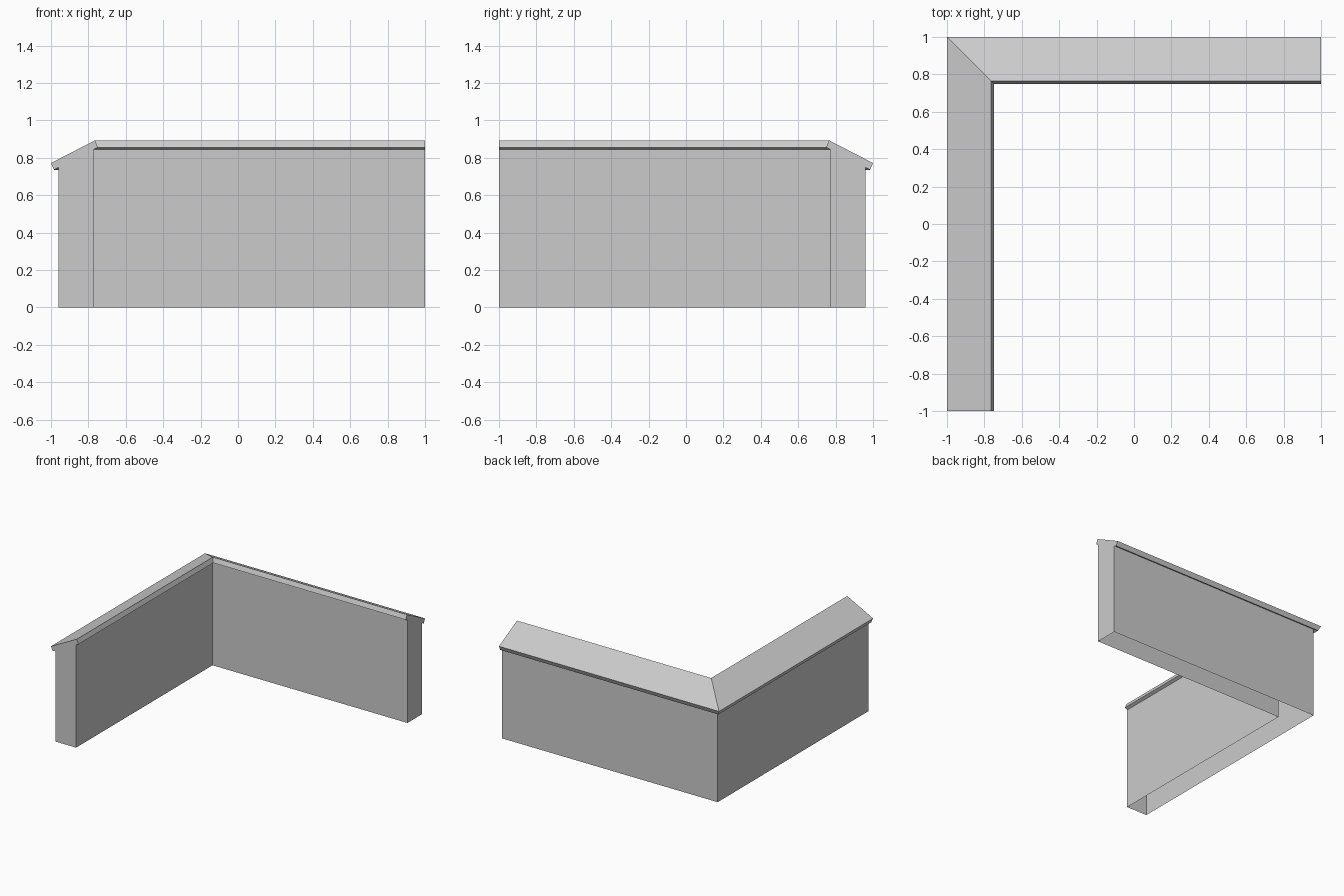
import bpy
import bmesh

cube = bpy.data.objects.get("Cube")
if cube:
    bpy.data.objects.remove(cube, do_unlink=True)

# One plain stone colour
stone = bpy.data.materials.new("light grey stone")
stone.use_nodes = True
colour = (0.6, 0.6, 0.6, 1)
stone.diffuse_color = colour
stone.node_tree.nodes["Principled BSDF"].inputs["Base Color"].default_value = colour

# Cross-section (distance in from the outer edge, height):
# wall with a sloping coping that overhangs on both sides, open underneath
profile = [(0.04, 0), (0.04, 0.748), (0.016, 0.736), (0, 0.772),
           (0.235, 0.893), (0.251, 0.856), (0.228, 0.844), (0.228, 0)]

# Sweep the section along the right arm, round the mitred corner, along the back arm
bm = bmesh.new()
stations = [lambda d, z: (d - 1, -1, z),
            lambda d, z: (d - 1, 1 - d, z),
            lambda d, z: (1, 1 - d, z)]
rings = [[bm.verts.new(place(d, z)) for d, z in profile] for place in stations]
for a, b in zip(rings, rings[1:]):
    for i in range(len(profile) - 1):
        bm.faces.new((a[i], a[i + 1], b[i + 1], b[i]))

# Closed ends of both arms
bm.faces.new(rings[0][::-1])
bm.faces.new(rings[-1])
bmesh.ops.recalc_face_normals(bm, faces=bm.faces[:])

# Make sure the sloping top looks outward
bm.normal_update()
top = max(bm.faces, key=lambda f: abs(f.normal.z) * f.calc_area())
if top.normal.z < 0:
    bmesh.ops.reverse_faces(bm, faces=bm.faces[:])

mesh = bpy.data.meshes.new("corner_wall")
bm.to_mesh(mesh)
bm.free()
mesh.materials.append(stone)
wall = bpy.data.objects.new("corner_wall", mesh)
bpy.context.collection.objects.link(wall)
